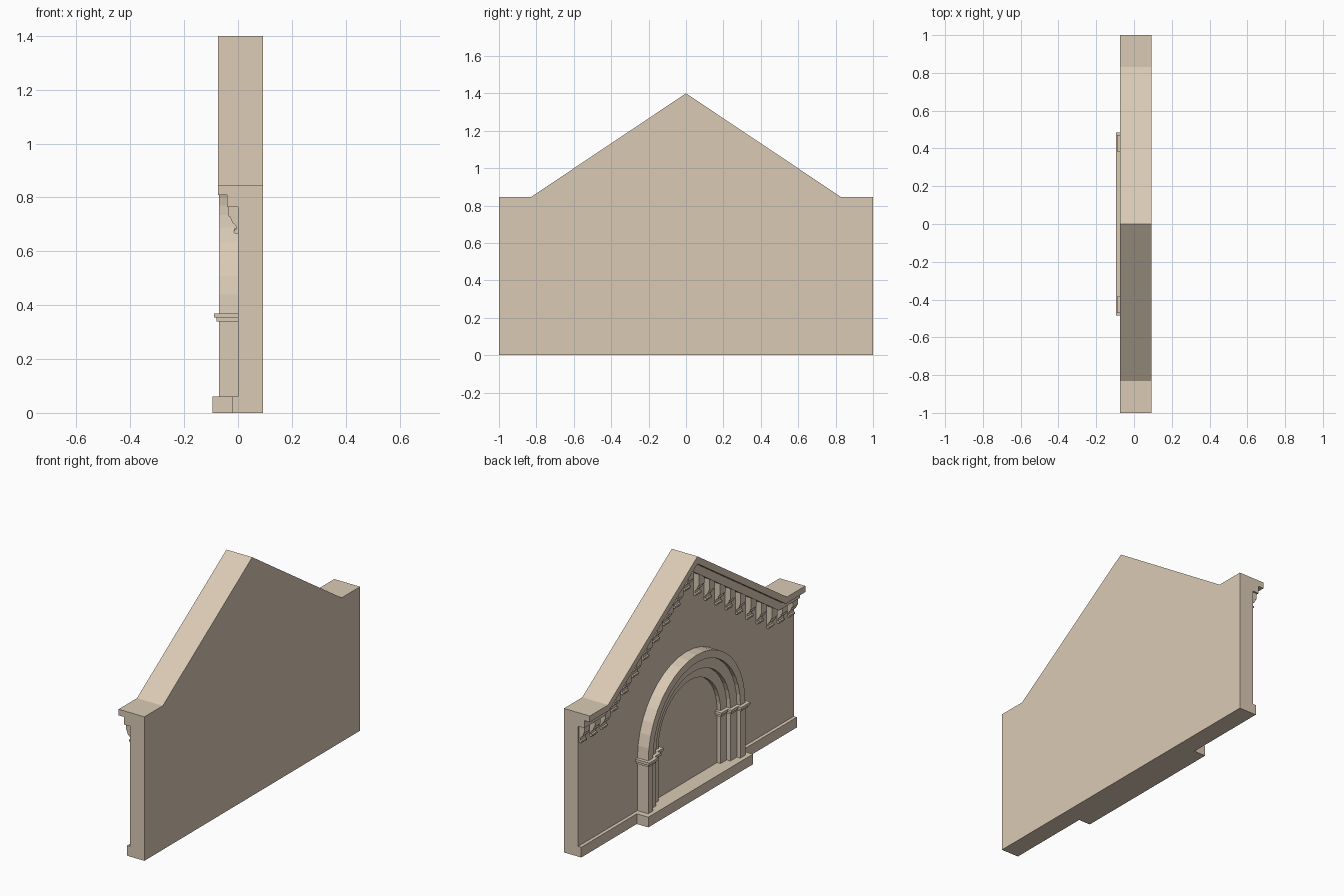
import bpy, bmesh, math

if "Cube" in bpy.data.objects:
    bpy.data.objects.remove(bpy.data.objects["Cube"])

STONE = bpy.data.materials.new("stone")
STONE.diffuse_color = (0.70, 0.59, 0.46, 1)
STONE.use_nodes = True
STONE.node_tree.nodes["Principled BSDF"].inputs["Base Color"].default_value = STONE.diffuse_color

K = 0.555 / 0.83                      # gable slope
COS = 1 / math.sqrt(1 + K * K)


def make_object(name, bm):
    bmesh.ops.recalc_face_normals(bm, faces=bm.faces)
    me = bpy.data.meshes.new(name)
    bm.to_mesh(me)
    bm.free()
    me.materials.append(STONE)
    ob = bpy.data.objects.new(name, me)
    bpy.context.collection.objects.link(ob)
    return ob


def add_loft(bm, rings):
    """Join matching closed rings of points and cap both ends."""
    vs = [[bm.verts.new(p) for p in r] for r in rings]
    n = len(vs[0])
    for a, b in zip(vs, vs[1:]):
        for i in range(n):
            j = (i + 1) % n
            bm.faces.new((a[i], a[j], b[j], b[i]))
    bm.faces.new(vs[0])
    bm.faces.new(vs[-1])


def slab(name, outline, x0, x1):
    """Extrude a y-z outline from x0 to x1."""
    bm = bmesh.new()
    add_loft(bm, [[(x, y, z) for y, z in outline] for x in (x0, x1)])
    return make_object(name, bm)


def rect(y, z0, z1):
    return [(-y, z0), (y, z0), (y, z1), (-y, z1)]


def roofline(d):
    """Gable top line from left to right, moved down by d square to its edge."""
    k = 0.83 - (1 / COS - 1) * d / K
    return [(-1, 0.845 - d), (-k, 0.845 - d), (0, 1.40 - d / COS),
            (k, 0.845 - d), (1, 0.845 - d)]


# Gabled wall and plinths
slab("wall", [(1, 0), (-1, 0)] + roofline(0), 0, 0.0925)
slab("wall_plinth", rect(1, 0, 0.06), -0.02, 0)
slab("portal_plinth", rect(0.485, 0, 0.06), -0.095, 0)

# Two-step cornice following the gable
slab("cornice_top", roofline(0) + roofline(0.036)[::-1], -0.075, 0)
slab("cornice_lower", roofline(0.036) + roofline(0.08)[::-1], -0.04, 0)

# Scrolled brackets below the cornice: (x, drop) side profile
BRACKET = [(0, 0), (-0.035, 0), (-0.035, -0.035), (-0.028, -0.037),
           (-0.026, -0.048), (-0.020, -0.059), (-0.011, -0.066),
           (-0.007, -0.074), (-0.007, -0.084), (-0.015, -0.086),
           (-0.016, -0.094), (-0.011, -0.099), (0, -0.099)]


def bracket(bm, y, w=0.05):
    def top(v):
        return max(0.765, 1.40 - K * abs(v) - 0.08 / COS)
    zs = [top(y - w / 2), top(y + w / 2)]
    base = min(zs)
    rings = []
    for v, zt in zip((y - w / 2, y + w / 2), zs):
        rings.append([(x, v, zt if d == 0 else base + d) for x, d in BRACKET])
    add_loft(bm, rings)


bm = bmesh.new()
bracket(bm, 0)
for i in range(1, 11):
    for s in (-1, 1):
        bracket(bm, s * i * 0.0965)
make_object("cornice_brackets", bm)

# Stepped portal of three receding orders: (radius out, radius in, depth)
ORDERS = [(0.45, 0.405, 0.07), (0.405, 0.345, 0.047), (0.345, 0.288, 0.023)]
SPRING = 0.37


def jamb_profile(o=0):
    """(radius, x) section of the orders, grown outward by o."""
    pts = [(0.45 + o, 0), (0.45 + o, -0.07 - o)]
    for i, (_, r, d) in enumerate(ORDERS):
        nxt = -ORDERS[i + 1][2] - o if i < 2 else 0
        pts += [(r - o, -d - o), (r - o, nxt)]
    return pts


SEG = 20
bm = bmesh.new()
prof = jamb_profile()
rings = [[(x, r, 0.06) for r, x in prof]]
for i in range(SEG + 1):
    a = math.pi * i / SEG
    rings.append([(x, r * math.cos(a), SPRING + r * math.sin(a)) for r, x in prof])
rings.append([(x, -r, 0.06) for r, x in prof])
add_loft(bm, rings)
make_object("portal_arch", bm)

# Two-layer capitals on both jambs
bm = bmesh.new()
for o, z0, z1 in ((0.010, 0.34, 0.355), (0.020, 0.355, 0.37)):
    for s in (-1, 1):
        add_loft(bm, [[(x, s * r, z) for r, x in jamb_profile(o)] for z in (z0, z1)])
make_object("portal_capitals", bm)
